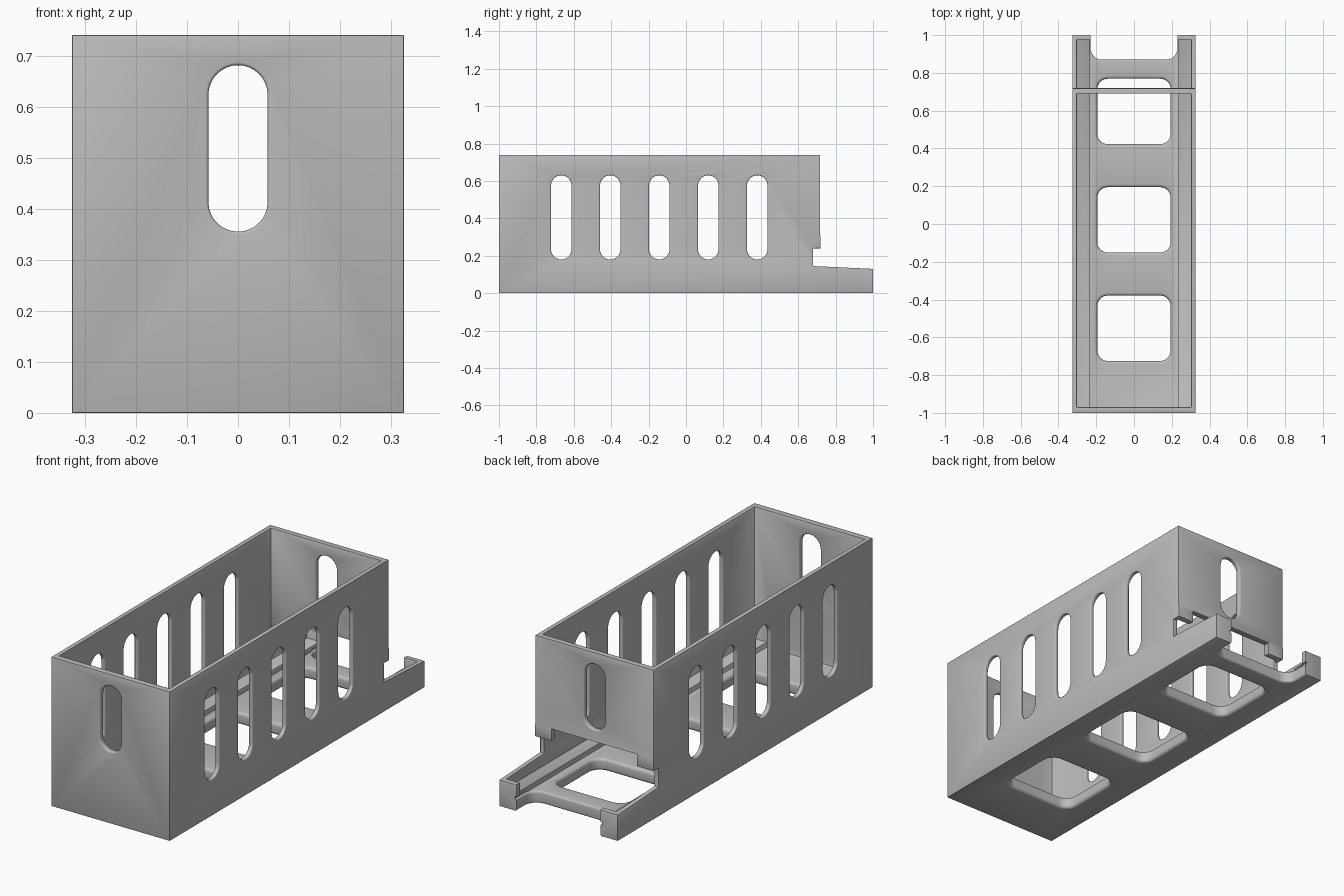
import bpy, bmesh, math
from mathutils import Vector

cube = bpy.data.objects.get("Cube")
if cube:
    bpy.data.objects.remove(cube, do_unlink=True)

grey = bpy.data.materials.new("matte_grey")
grey.use_nodes = True
grey.diffuse_color = (0.5, 0.5, 0.5, 1)
grey.node_tree.nodes["Principled BSDF"].inputs["Base Color"].default_value = (0.5, 0.5, 0.5, 1)

AXES = {  # plane directions (u, v) and depth direction
    "x": (Vector((0, 1, 0)), Vector((0, 0, 1)), Vector((1, 0, 0))),
    "y": (Vector((1, 0, 0)), Vector((0, 0, 1)), Vector((0, 1, 0))),
    "z": (Vector((1, 0, 0)), Vector((0, 1, 0)), Vector((0, 0, 1))),
}


def loft(name, axis, sections):
    """Solid from matching outlines, each given as (depth, points)."""
    u, v, d = AXES[axis]
    bm = bmesh.new()
    rings = [[bm.verts.new(u * a + v * b + d * t) for a, b in pts] for t, pts in sections]
    n = len(rings[0])
    for low, high in zip(rings, rings[1:]):
        for i in range(n):
            j = (i + 1) % n
            bm.faces.new((low[i], low[j], high[j], high[i]))
    bm.faces.new(rings[0])
    bm.faces.new(rings[-1])
    bmesh.ops.recalc_face_normals(bm, faces=bm.faces[:])
    mesh = bpy.data.meshes.new(name)
    bm.to_mesh(mesh)
    bm.free()
    mesh.materials.append(grey)
    ob = bpy.data.objects.new(name, mesh)
    bpy.context.collection.objects.link(ob)
    return ob


def rounded_rect(cu, cv, hw, hh, r, grow, steps=8):
    pts = []
    for q, (su, sv) in enumerate(((1, 1), (-1, 1), (-1, -1), (1, -1))):
        for k in range(steps + 1):
            a = (q + k / steps) * math.pi / 2
            pts.append((cu + su * (hw - r) + (r + grow) * math.cos(a),
                        cv + sv * (hh - r) + (r + grow) * math.sin(a)))
    return pts


def flared_cutter(name, axis, a, b, cu, cv, hw, hh, r, f):
    """Cutter through a plate from depth a to b, leaving rounded lips of radius f."""
    prof = []
    for k in range(5):
        ang = k / 4 * math.pi / 2
        prof.append((f * (1 - math.cos(ang)), f * (1 - math.sin(ang))))
    levels = [(a - 0.01, f)] + [(a + t, g) for t, g in prof]
    levels += [(b - t, g) for t, g in reversed(prof)] + [(b + 0.01, f)]
    return loft(name, axis, [(t, rounded_rect(cu, cv, hw, hh, r, g)) for t, g in levels])


# Outer silhouette of the bin and its open tray
outer = [(-1, 0), (1, 0), (1, 0.13), (0.68, 0.145), (0.68, 0.24), (0.72, 0.24),
         (0.72, 0.30), (0.717, 0.31), (0.717, 0.74), (-1, 0.74)]
body = loft("dispenser_bin", "x", [(-0.325, outer), (0.325, outer)])

# Main cavity, with the outlet passing under the back wall
inner = [(-0.97, 0.085), (0.975, 0.085), (0.975, 0.24), (0.69, 0.24), (0.69, 1), (-0.97, 1)]
cavity = loft("cavity_cutter", "x", [(-0.303, inner), (0.303, inner)])

# Sunken floor between the two side ledges
channel_outline = [(-0.235, -0.97), (0.235, -0.97), (0.235, 0.975), (-0.235, 0.975)]
channel = loft("channel_cutter", "z", [(0.06, channel_outline), (0.3, channel_outline)])

cutters = []

# Slots in the side walls
for side in (-1, 1):
    a, b = sorted((side * 0.303, side * 0.325))
    for i in range(5):
        y = -0.667 + i * 0.262
        cutters.append(flared_cutter("side_slot_cutter", "x", a, b, y, 0.405,
                                     0.055, 0.225, 0.0549, 0.006))

# Slots in the front and back walls
for a, b in ((-1, -0.97), (0.69, 0.717)):
    cutters.append(flared_cutter("end_slot_cutter", "y", a, b, 0, 0.518,
                                 0.058, 0.163, 0.0579, 0.006))

# Windows in the floor
for y in (-0.552, 0.022, 0.596):
    cutters.append(flared_cutter("floor_window_cutter", "z", 0, 0.06, 0, y,
                                 0.194, 0.173, 0.055, 0.015))

# Open finger notch at the end of the tray
cutters.append(flared_cutter("notch_cutter", "z", 0, 0.06, 0, 1.07, 0.23, 0.2, 0.06, 0.01))
tab_gap = [(-0.23, 0.965), (0.23, 0.965), (0.23, 1.1), (-0.23, 1.1)]
cutters.append(loft("tab_gap_cutter", "z", [(0.05, tab_gap), (0.3, tab_gap)]))


def apply_cut(cutter):
    mod = body.modifiers.new("cut", "BOOLEAN")
    mod.operation = "DIFFERENCE"
    mod.solver = "EXACT"
    mod.object = cutter
    bpy.ops.object.modifier_apply(modifier=mod.name)
    bpy.data.objects.remove(cutter, do_unlink=True)


bpy.ops.object.select_all(action="DESELECT")
body.select_set(True)
bpy.context.view_layer.objects.active = body
apply_cut(cavity)
apply_cut(channel)

# Softened rim and corners
bevel = body.modifiers.new("soft_edges", "BEVEL")
bevel.width = 0.003
bevel.segments = 2
bevel.limit_method = "ANGLE"
bevel.angle_limit = math.radians(40)
bpy.ops.object.modifier_apply(modifier=bevel.name)

for cutter in cutters:
    apply_cut(cutter)

bpy.ops.object.shade_smooth_by_angle(angle=math.radians(35))
